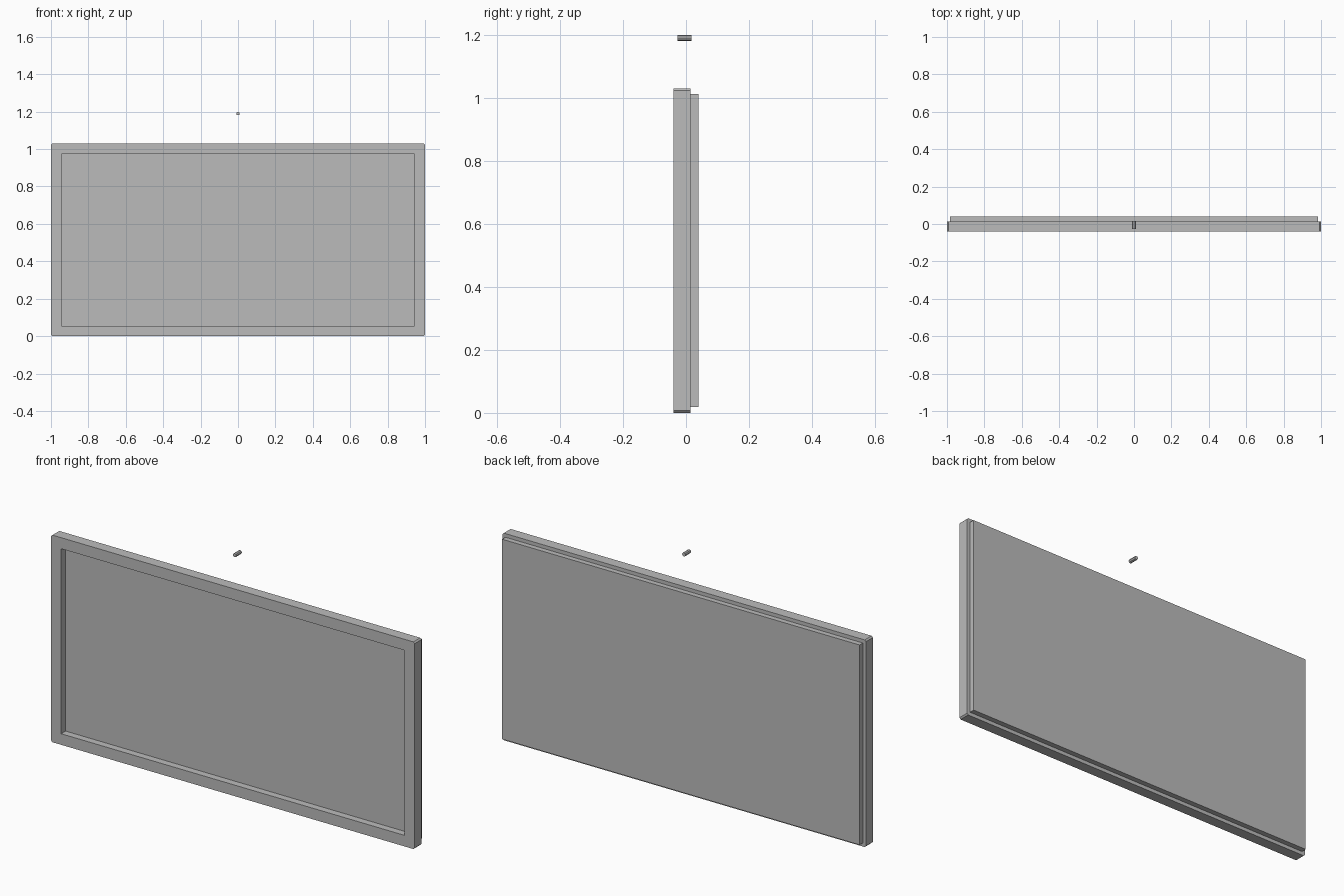
import bpy, bmesh, math

if "Cube" in bpy.data.objects:
    bpy.data.objects.remove(bpy.data.objects["Cube"])

grey = bpy.data.materials.new("plain_grey")
grey.diffuse_color = (0.5, 0.5, 0.5, 1)
grey.use_nodes = True
grey.node_tree.nodes["Principled BSDF"].inputs["Base Color"].default_value = grey.diffuse_color
MID = 0.515  # height of the panel centre


def finish(bm, name):
    bmesh.ops.recalc_face_normals(bm, faces=bm.faces)
    mesh = bpy.data.meshes.new(name)
    bm.to_mesh(mesh)
    bm.free()
    mesh.materials.append(grey)
    obj = bpy.data.objects.new(name, mesh)
    bpy.context.collection.objects.link(obj)
    return obj


def outline(hx, hz, cut):
    """Rectangle with two points per corner, cut by a small chamfer."""
    pts = []
    for sx, sz in ((1, 1), (-1, 1), (-1, -1), (1, -1)):
        pair = [(sx * hx, sz * (hz - cut)), (sx * (hx - cut), sz * hz)]
        pts += pair if sx * sz > 0 else pair[::-1]
    return pts


def slab(name, hx, hz, y0, y1):
    bm = bmesh.new()
    bmesh.ops.create_cube(bm, size=1)
    for v in bm.verts:
        v.co = (v.co.x * 2 * hx, y0 + (v.co.y + 0.5) * (y1 - y0), MID + v.co.z * 2 * hz)
    return finish(bm, name)


# Surrounding frame: chamfered outside, square opening
bm = bmesh.new()
outer = outline(1.0, 0.515, 0.007)
inner = [(sx * 0.945, sz * 0.46) for sx, sz in ((1, 1), (-1, 1), (-1, -1), (1, -1))]
rings = {}
for y in (-0.04, 0.014):
    rings[y] = ([bm.verts.new((x, y, MID + z)) for x, z in outer],
                [bm.verts.new((x, y, MID + z)) for x, z in inner])
for y, (o, i) in rings.items():
    for k in range(4):
        n = (k + 1) % 4
        bm.faces.new((o[2 * k], o[2 * k + 1], i[k]))
        bm.faces.new((o[2 * k + 1], o[2 * n], i[n], i[k]))
for part in (0, 1):
    a, b = rings[-0.04][part], rings[0.014][part]
    for k in range(len(a)):
        n = (k + 1) % len(a)
        bm.faces.new((a[k], a[n], b[n], b[k]))
finish(bm, "frame")

# Recessed screen and the slightly smaller rear housing
slab("screen", 0.945, 0.46, -0.005, 0.012)
slab("rear_housing", 0.983, 0.497, 0.012, 0.04)

# Small pin floating above the panel, pointing front to back
bm = bmesh.new()
bmesh.ops.create_cone(bm, cap_ends=True, segments=8, radius1=0.0095, radius2=0.0095, depth=0.044)
for v in bm.verts:
    x, y, z = v.co
    v.co = (x, z - 0.005, 1.19 + y)
finish(bm, "hanging_pin")
